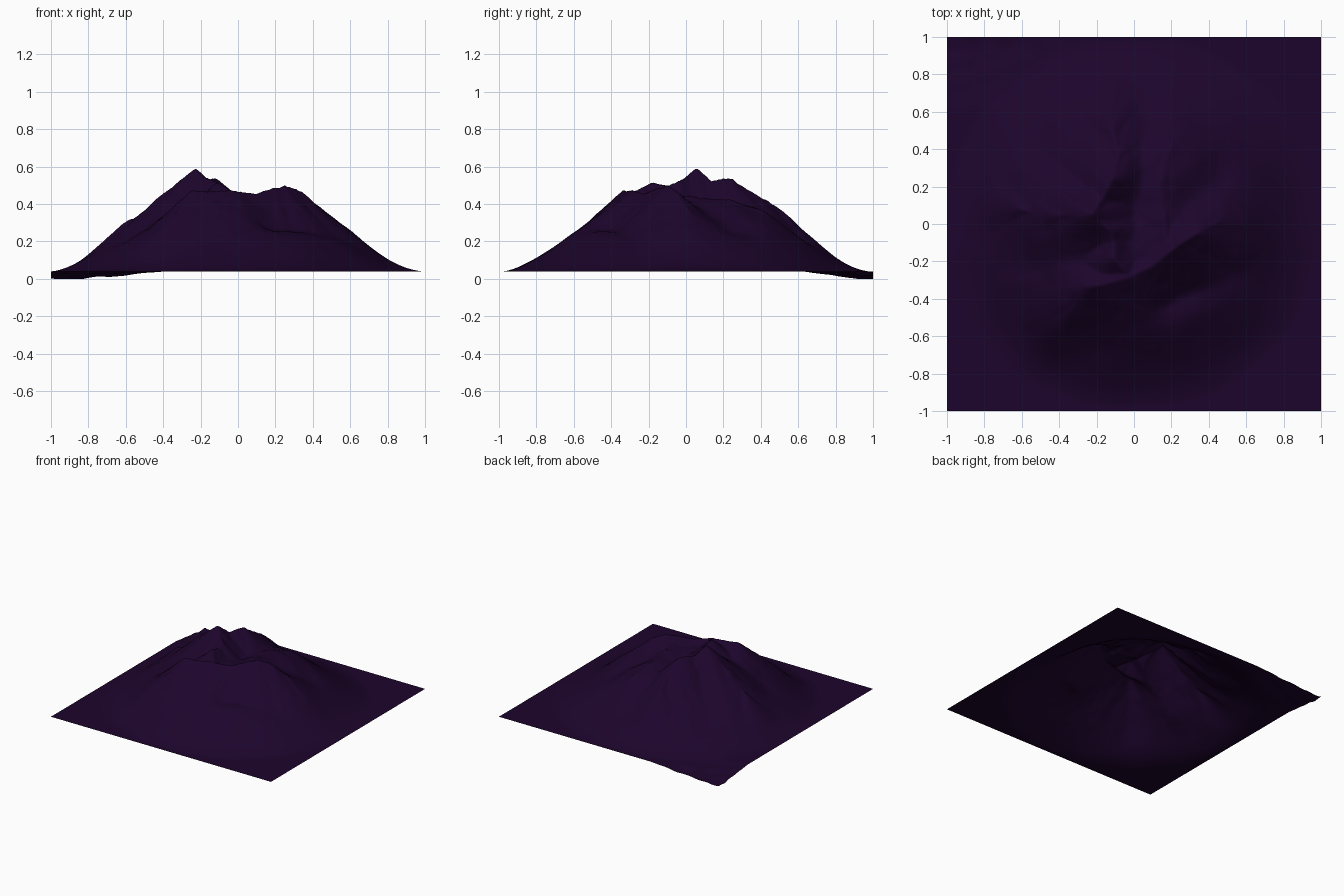
import bpy, bmesh, math
from mathutils import Vector, noise

if "Cube" in bpy.data.objects:
    bpy.data.objects.remove(bpy.data.objects["Cube"])

N = 160          # grid resolution
BASE = 0.04      # level of the surrounding plain

# Radial profile of the mountain body (radius, height)
DOME = [(0, .43), (.2, .43), (.35, .405), (.45, .355), (.55, .285), (.65, .205),
        (.75, .14), (.85, .085), (.95, .048), (1.05, BASE), (9, BASE)]

# Crest lines (x, y, z) with sloping flanks
RIDGES = [
    [(-.60, .08, .31), (-.50, .06, .355), (-.40, .05, .46), (-.30, .05, .525), (-.23, .05, .60),
     (-.17, .14, .53), (-.12, .25, .545), (-.09, .36, .465), (-.12, .50, .38), (-.15, .62, .24)],
    [(-.33, -.45, .36), (-.25, -.33, .48), (-.17, -.32, .475), (-.03, -.28, .48), (.08, -.23, .46),
     (.17, -.16, .485), (.25, -.10, .51), (.35, -.05, .475), (.45, .0, .39), (.60, .06, .24)],
    [(-.23, .05, .575), (-.13, -.04, .53), (-.11, -.10, .50), (-.11, -.19, .525), (-.04, -.26, .48)],
    [(.17, -.1, .46), (.15, .2, .42), (.2, .4, .37)],
]

# Gullies: points (x, y), depth, width
GULLIES = [
    ([(-.10, -.02), (-.02, .06), (.0, .2), (-.02, .38), (.04, .55)], .05, .08),
    ([(.18, -.36), (.32, -.28), (.44, -.18)], .12, .13),
    ([(.32, .16), (.42, .25)], .06, .12),
    ([(-.45, .42), (-.3, .3)], .045, .14),
    ([(-.55, -.2), (-.36, -.14)], .03, .11),
]


def lerp_table(table, r):
    for (a, za), (b, zb) in zip(table, table[1:]):
        if r <= b:
            return za + (zb - za) * (r - a) / (b - a)
    return table[-1][1]


def dome(r):
    return sum(lerp_table(DOME, abs(r + d)) for d in (-.05, -.025, 0, .025, .05)) / 5


def nearest(path, x, y):
    """Yield (distance, parameter, segment ends) for each path segment."""
    for a, b in zip(path, path[1:]):
        dx, dy = b[0] - a[0], b[1] - a[1]
        t = max(0, min(1, ((x - a[0]) * dx + (y - a[1]) * dy) / (dx * dx + dy * dy)))
        yield math.hypot(x - a[0] - t * dx, y - a[1] - t * dy), t, a, b


def height(x, y):
    # warp gives natural, irregular flanks
    p = Vector((x * 3.5, y * 3.5, 4.2))
    wx = x + .02 * noise.noise(p)
    wy = y + .02 * noise.noise(p + Vector((7, 3, 1)))
    r = (abs(wx + .01) ** 2.15 + abs(wy) ** 2.15) ** (1 / 2.15)
    h = dome(r)
    for path, depth, width in GULLIES:
        d = min(s[0] for s in nearest(path, wx, wy))
        h -= depth * math.exp(-(d / width) ** 2)
    crest = max(a[2] + (b[2] - a[2]) * t - .9 * d
                for path in RIDGES for d, t, a, b in nearest(path, wx, wy))
    k = .03
    h = .5 * (h + crest + math.sqrt((h - crest) ** 2 + k * k)) - .008
    # fine roughness grows with altitude
    rough = max(0, min(1, (h - .08) * 3))
    h += rough * .010 * noise.fractal(Vector((x * 7, y * 7, 1)), 1, 2, 4)
    h = max(h, BASE)
    # sunken back-left corner
    cx = max(0, min(1, (-x - .38) / .45))
    cy = max(0, min(1, (y - .62) / .3))
    dip = cx * cy * (.8 + .5 * noise.noise(Vector((x * 9, y * 9, 5))))
    return max(0, h - .042 * dip)


bm = bmesh.new()
bmesh.ops.create_grid(bm, x_segments=N, y_segments=N, size=1)
for v in bm.verts:
    v.co.z = height(v.co.x, v.co.y)
low = min(v.co.z for v in bm.verts)
for v in bm.verts:
    v.co.z -= low
for f in bm.faces:
    f.smooth = True
mesh = bpy.data.meshes.new("mountain_terrain")
bm.to_mesh(mesh)
bm.free()
terrain = bpy.data.objects.new("mountain_terrain", mesh)
bpy.context.collection.objects.link(terrain)

# Dark violet rock
rock = bpy.data.materials.new("dark_violet_rock")
rock.diffuse_color = (.012, .0015, .025, 1)
rock.use_nodes = True
rock.node_tree.nodes["Principled BSDF"].inputs["Base Color"].default_value = rock.diffuse_color
mesh.materials.append(rock)
